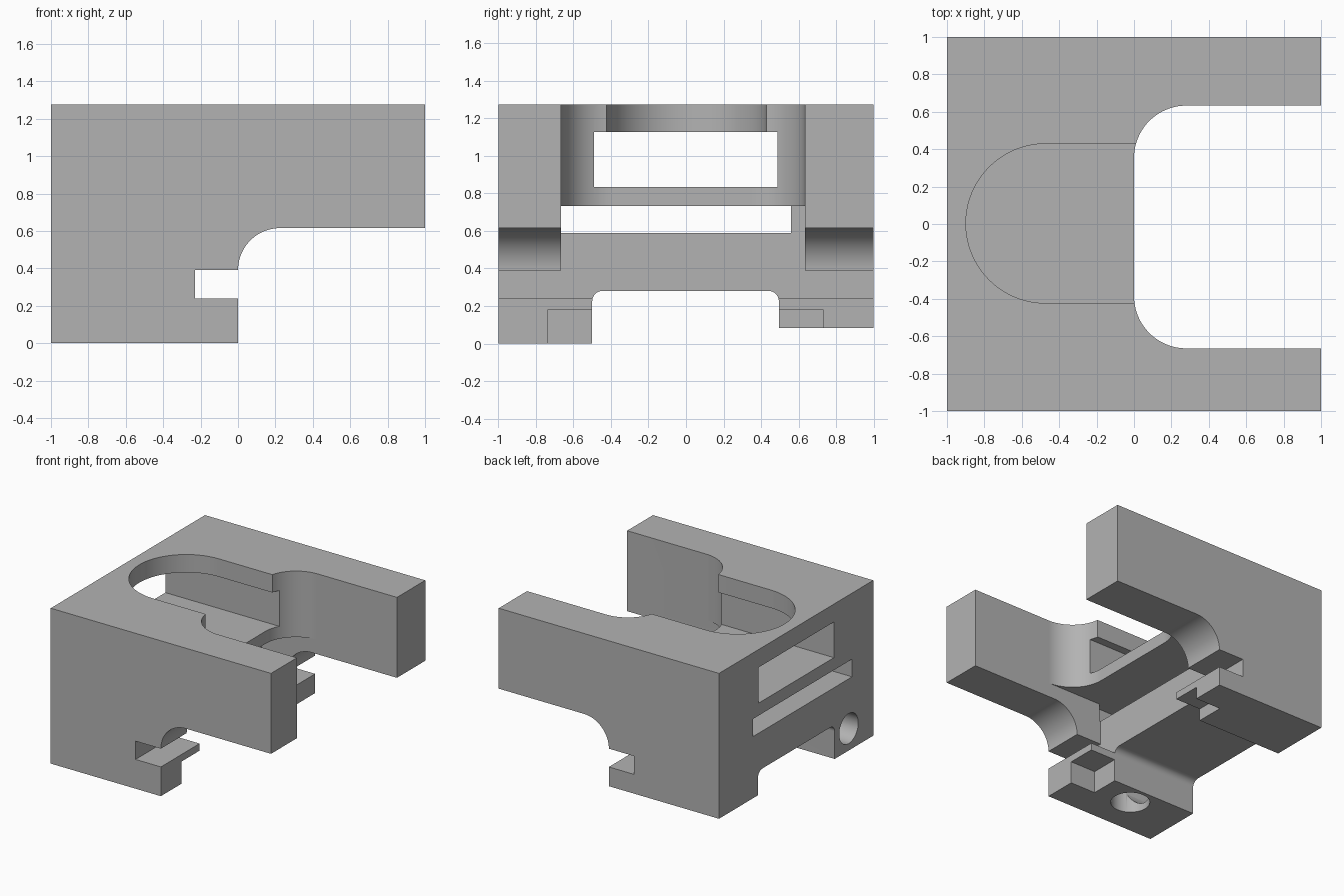
import bpy
import bmesh
from math import sin, cos, radians

cube = bpy.data.objects.get("Cube")
if cube:
    bpy.data.objects.remove(cube, do_unlink=True)


def arc(cx, cy, r, start, end, steps=20):
    """Points of a circular arc, angles in degrees."""
    angles = [radians(start + (end - start) * i / steps) for i in range(steps + 1)]
    return [(cx + r * cos(a), cy + r * sin(a)) for a in angles]


def prism(name, points, axis, low, high):
    """Extrude a 2D profile along one axis, from low to high."""
    place = {
        "x": lambda p, t: (t, p[0], p[1]),
        "y": lambda p, t: (p[0], t, p[1]),
        "z": lambda p, t: (p[0], p[1], t),
    }[axis]
    bm = bmesh.new()
    near = [bm.verts.new(place(p, low)) for p in points]
    far = [bm.verts.new(place(p, high)) for p in points]
    bm.faces.new(near)
    bm.faces.new(far)
    for i in range(len(points)):
        j = (i + 1) % len(points)
        bm.faces.new((near[i], near[j], far[j], far[i]))
    bmesh.ops.recalc_face_normals(bm, faces=bm.faces)
    mesh = bpy.data.meshes.new(name)
    bm.to_mesh(mesh)
    bm.free()
    obj = bpy.data.objects.new(name, mesh)
    bpy.context.collection.objects.link(obj)
    return obj


def rect(a0, a1, b0, b1):
    return [(a0, b0), (a1, b0), (a1, b1), (a0, b1)]


TOP = 1.275
ARM_RIGHT, ARM_LEFT = -0.665, 0.633   # inner faces of the two arms
STEP = -0.23                          # depth of the side groove
OUT = 1.5                             # overshoot for cutters

# Body: side profile with groove and rounded arm root
profile = [(-1, 0), (0, 0), (0, 0.24), (STEP, 0.24), (STEP, 0.39)]
profile += arc(0.225, 0.39, 0.225, 180, 90)
profile += [(1, 0.615), (1, TOP), (-1, TOP)]
body = prism("bracket_body", profile, "y", -1, 1)

cutters = []


def cut(*args):
    cutters.append(prism(*args))


# Gap between the arms, with rounded inner corners
R = 0.28
gap = [(OUT, ARM_RIGHT)] + arc(R, ARM_RIGHT + R, R, 270, 180)
gap += arc(R, ARM_LEFT - R, R, 180, 90) + [(OUT, ARM_LEFT)]
cut("arm_gap_cutter", gap, "z", 0.5, OUT)

# Recess under the shelf
cut("shelf_recess_cutter", rect(ARM_RIGHT, ARM_LEFT, 0.281, 0.733), "x", STEP, OUT)

# Round-ended opening in the top plate
pocket = [(0.1, -0.423)] + arc(-0.473, 0.003, 0.426, 270, 90, 40) + [(0.1, 0.429)]
cut("top_opening_cutter", pocket, "z", 1.0, OUT)

# Two slots through the back wall
cut("upper_slot_cutter", rect(-0.49, 0.487, 0.835, 1.128), "x", -OUT, 0.4)
cut("lower_slot_cutter", rect(-0.725, 0.56, 0.588, 0.733), "x", -OUT, STEP + 0.01)

# Channel between the feet, and the shorter left foot
channel = [(-0.5, -0.2)] + arc(-0.445, 0.225, 0.055, 180, 90, 8)
channel += arc(0.44, 0.225, 0.055, 90, 0, 8) + [(0.495, -0.2)]
cut("foot_channel_cutter", channel, "x", -OUT, OUT)
cut("left_foot_trim_cutter", rect(0.3, OUT, -0.2, 0.082), "x", -OUT, OUT)

# Corner notches on the inner side of both feet
for side, low, high in (("right", -0.735, -0.4), ("left", 0.4, 0.73)):
    cut(side + "_notch_cutter", rect(low, high, -0.2, 0.182), "x", STEP, 0.3)

# Meeting holes in the right foot
cut("vertical_hole_cutter", arc(-0.53, -0.675, 0.147, 0, 354, 59), "z", -0.2, 0.24)
cut("back_hole_cutter", arc(-0.682, 0.18, 0.123, 0, 354, 59), "x", -OUT, -0.53)

# Apply all cuts, then discard the cutters
for cutter in cutters:
    mod = body.modifiers.new(cutter.name, "BOOLEAN")
    mod.operation = "DIFFERENCE"
    mod.solver = "EXACT"
    mod.object = cutter
bpy.context.view_layer.update()
depsgraph = bpy.context.evaluated_depsgraph_get()
result = bpy.data.meshes.new_from_object(body.evaluated_get(depsgraph))
body.modifiers.clear()
body.data = result
for cutter in cutters:
    bpy.data.objects.remove(cutter, do_unlink=True)

# Single grey material
GREY = (0.45, 0.45, 0.45, 1)
mat = bpy.data.materials.new("plain_grey")
mat.use_nodes = True
mat.diffuse_color = GREY
mat.node_tree.nodes["Principled BSDF"].inputs["Base Color"].default_value = GREY
body.data.materials.clear()
body.data.materials.append(mat)

# Smooth rounds, crisp edges
bpy.ops.object.select_all(action="DESELECT")
body.select_set(True)
bpy.context.view_layer.objects.active = body
bpy.ops.object.shade_smooth_by_angle(angle=radians(30))
weighted = body.modifiers.new("even_normals", "WEIGHTED_NORMAL")
weighted.keep_sharp = True
